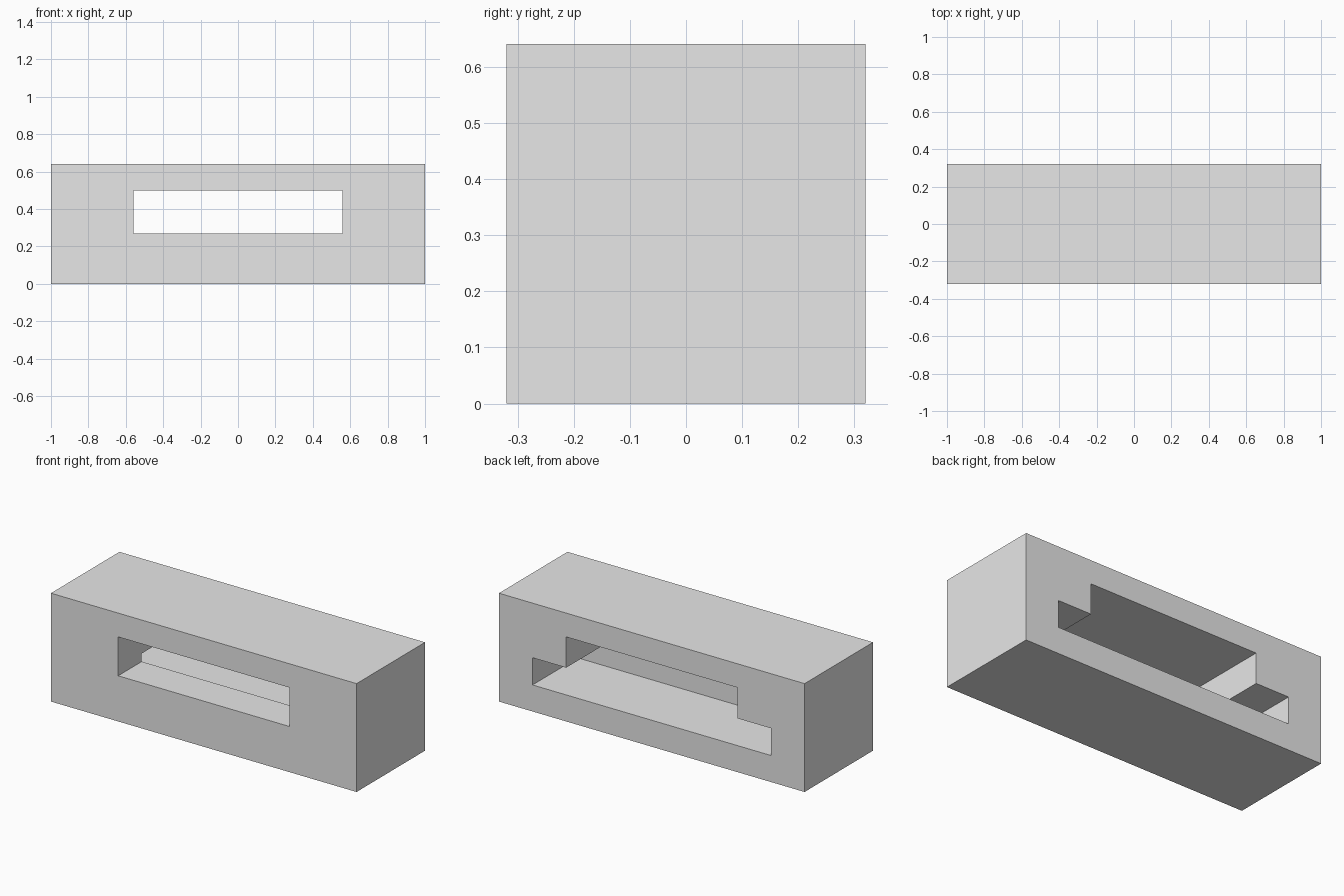
import bpy

default = bpy.data.objects.get("Cube")
if default:
    bpy.data.objects.remove(default, do_unlink=True)

HALF_DEPTH = 0.32
HEIGHT = 0.641

# Single plain grey
grey = bpy.data.materials.new("light grey")
grey.use_nodes = True
colour = (0.8, 0.8, 0.8, 1)
grey.diffuse_color = colour
grey.node_tree.nodes["Principled BSDF"].inputs["Base Color"].default_value = colour


def box(name, half_x, y, z):
    """Box centred on x, spanning the given y and z ranges."""
    bpy.ops.mesh.primitive_cube_add(size=1, location=(0, sum(y) / 2, sum(z) / 2))
    obj = bpy.context.object
    obj.name = name
    obj.scale = (2 * half_x, y[1] - y[0], z[1] - z[0])
    bpy.ops.object.transform_apply(location=True, rotation=False, scale=True)
    obj.data.materials.append(grey)
    return obj


# Solid block
block = box("block", 1, (-HALF_DEPTH, HALF_DEPTH), (0, HEIGHT))

# Slot right through the block, and a wider, lower pocket open at the back
cutters = [
    box("slot_cutter", 0.56, (-0.5, 0.5), (0.27, 0.50)),
    box("pocket_cutter", 0.78, (-0.10, 0.5), (0.157, 0.318)),
]
for cutter in cutters:
    cut = block.modifiers.new(cutter.name, "BOOLEAN")
    cut.operation = "DIFFERENCE"
    cut.solver = "EXACT"
    cut.object = cutter
    bpy.context.view_layer.objects.active = block
    bpy.ops.object.modifier_apply(modifier=cut.name)

# The cuts are applied, so the cutters can go
for cutter in cutters:
    bpy.data.objects.remove(cutter, do_unlink=True)
